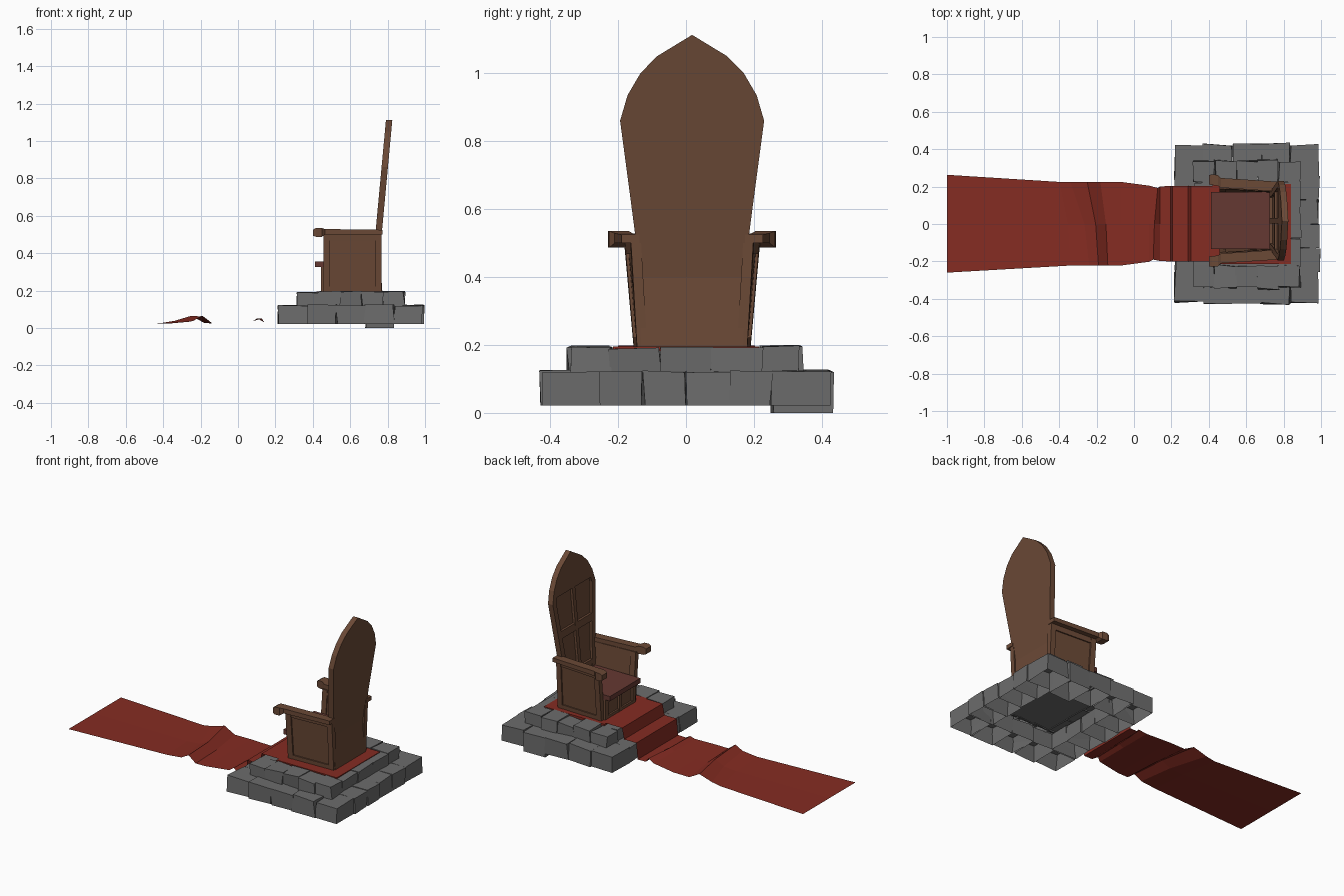
import bpy
import bmesh
import random

random.seed(4)
cube = bpy.data.objects.get("Cube")
if cube:
    bpy.data.objects.remove(cube, do_unlink=True)


def material(name, color):
    m = bpy.data.materials.new(name)
    m.use_nodes = True
    m.diffuse_color = (*color, 1)
    m.node_tree.nodes["Principled BSDF"].inputs["Base Color"].default_value = (*color, 1)
    return m


wood = material("brown wood", (0.147, 0.067, 0.037))
red = material("red carpet", (0.235, 0.025, 0.016))
stone = material("grey stone", (0.15, 0.15, 0.15))
leather = material("seat leather", (0.13, 0.04, 0.032))


def loft(name, rings, mat, closed=True, caps=(True, True)):
    """Skin a list of matching point rows; closed rows become capped solids."""
    bm = bmesh.new()
    rows = [[bm.verts.new(p) for p in ring] for ring in rings]
    n = len(rows[0])
    for a, b in zip(rows, rows[1:]):
        for i in range(n if closed else n - 1):
            j = (i + 1) % n
            bm.faces.new((a[i], a[j], b[j], b[i]))
    if closed:
        if caps[0]:
            bm.faces.new(rows[0][::-1])
        if caps[1]:
            bm.faces.new(rows[-1])
        bmesh.ops.recalc_face_normals(bm, faces=bm.faces)
    mesh = bpy.data.meshes.new(name)
    bm.to_mesh(mesh)
    bm.free()
    mesh.materials.append(mat)
    ob = bpy.data.objects.new(name, mesh)
    bpy.context.collection.objects.link(ob)
    return ob


def rect(x0, x1, y0, y1, z):
    return [(x0, y0, z), (x1, y0, z), (x1, y1, z), (x0, y1, z)]


def box(name, x0, x1, y0, y1, z0, z1, mat):
    return loft(name, [rect(x0, x1, y0, y1, z0), rect(x0, x1, y0, y1, z1)], mat)


# Stone platform: rough, hollow blocks with open undersides
def block(name, x0, x1, y0, y1, z0, z1, j):
    def rough(z, dz):
        return [(x + random.uniform(-j, j), y + random.uniform(-j, j), z + random.uniform(-dz, dz))
                for x, y, z in rect(x0, x1, y0, y1, z)]
    loft(name, [rough(z0, 0), rough(z1, j * 0.5)], stone, caps=(False, True))


def tier(name, x0, x1, y, depth, z0, z1, along, across, sunk=None):
    step = (x1 - x0) / along
    for side in (-1, 1):
        for i in range(along):
            drop = 0.022 if (side, i) == sunk else 0
            shift = random.uniform(-0.008, 0.008) + drop * 0.4
            ya, yb = sorted((side * (y + shift), side * (y - depth)))
            block(f"{name}_side_stone", x0 + i * step, x0 + (i + 1) * step, ya, yb,
                  z0 - drop, z1 + random.uniform(-0.003, 0.006), 0.007)
    inner = y - depth
    step = 2 * inner / across
    for i in range(across):
        ya = -inner + i * step
        s = random.uniform(-0.006, 0.006)
        block(f"{name}_back_stone", x1 - depth, x1 + s, ya, ya + step, z0, z1, 0.006)
        block(f"{name}_front_stone", x0 + s, x0 + depth, ya, ya + step, z0, z1 - 0.004, 0.005)


tier("lower", 0.218, 0.988, 0.422, 0.17, 0.022, 0.122, 5, 4, sunk=(1, 3))
tier("upper", 0.318, 0.887, 0.338, 0.115, 0.118, 0.191, 5, 3)
box("platform_core", 0.37, 0.84, -0.24, 0.24, 0.124, 0.182, stone)
box("throne_rug", 0.42, 0.84, -0.215, 0.215, 0.182, 0.196, red)

# Carpet: (x, z, half width, sideways slant of the fold)
path = [(-1, 0.028, 0.26, 0), (-0.37, 0.028, 0.222, 0.03), (-0.29, 0.038, 0.222, 0.05),
        (-0.22, 0.065, 0.221, 0.03), (-0.16, 0.027, 0.222, 0.02), (-0.07, 0.028, 0.222, 0),
        (0.08, 0.036, 0.202, 0), (0.115, 0.052, 0.19, -0.012), (0.14, 0.03, 0.198, 0),
        (0.195, 0.03, 0.2, 0), (0.205, 0.131, 0.2, 0), (0.29, 0.131, 0.2, 0),
        (0.304, 0.199, 0.2, 0), (0.45, 0.199, 0.2, 0)]
carpet_rows = []
for x, z, w, slant in path:
    carpet_rows.append([(x + slant, -w, z), (x + slant * 0.5, 0, z - abs(slant) * 0.1), (x - slant, w + 0.003, z)])
loft("carpet", carpet_rows, red, closed=False)

# Throne back: half width and rear position as functions of height
CY = 0.018
OUTLINE = [(0.19, 0.15), (0.4, 0.158), (0.52, 0.167), (0.62, 0.18), (0.86, 0.212),
           (0.935, 0.19), (1.0, 0.152), (1.05, 0.103), (1.112, 0.001)]
LEAN = [(0.19, 0.772), (0.4, 0.758), (0.52, 0.77), (1.112, 0.825)]


def sample(table, z):
    for (a, u), (b, v) in zip(table, table[1:]):
        if z <= b:
            return u + (v - u) * (z - a) / (b - a)
    return table[-1][1]


def back_piece(name, z0, z1, left, right, near, far):
    """Part of the back; left and right are functions of the half width."""
    heights = sorted({z0, z1} | {z for z, _ in OUTLINE if z0 < z < z1})
    rings = []
    for z in heights:
        w, x = sample(OUTLINE, z), sample(LEAN, z)
        rings.append(rect(x - far, x - near, CY + left(w), CY + right(w), z))
    loft(name, rings, wood)


def minus(w):
    return -w


def plus(w):
    return w


back_piece("back_board", 0.19, 1.112, minus, plus, 0, 0.019)
back_piece("back_crown", 0.89, 1.112, minus, plus, 0.017, 0.034)
back_piece("back_left_stile", 0.19, 0.89, lambda w: w - 0.035, plus, 0.017, 0.034)
back_piece("back_right_stile", 0.19, 0.89, minus, lambda w: 0.035 - w, 0.017, 0.034)
back_piece("back_middle_stile", 0.36, 0.89, lambda w: -0.014, lambda w: 0.014, 0.017, 0.034)
for z in (0.36, 0.63):
    back_piece("back_rail", z, z + 0.045, lambda w: 0.03 - w, lambda w: w - 0.03, 0.017, 0.033)


# Side panels splay outward toward the top and the front
def side_piece(name, side, x0, x1, z0, z1, inner, outer, mat=wood):
    def y(x, z, off):
        t = (z - 0.19) / 0.31
        u = (x - 0.457) / 0.31
        half = 0.172 + 0.028 * t - u * (0.01 + 0.01 * t)
        return CY + side * (half + off)
    rings = []
    for z in (z0, z1):
        rings.append([(x0, y(x0, z, inner), z), (x1, y(x1, z, inner), z),
                      (x1, y(x1, z, outer), z), (x0, y(x0, z, outer), z)])
    loft(name, rings, mat)


for side, label in ((1, "left"), (-1, "right")):
    side_piece(f"{label}_side_panel", side, 0.47, 0.755, 0.19, 0.5, -0.022, -0.009)
    side_piece(f"{label}_front_post", side, 0.457, 0.492, 0.19, 0.5, -0.03, 0)
    side_piece(f"{label}_rear_post", side, 0.735, 0.768, 0.19, 0.5, -0.03, 0)
    side_piece(f"{label}_bottom_rail", side, 0.492, 0.735, 0.19, 0.222, -0.028, -0.001)
    side_piece(f"{label}_top_rail", side, 0.492, 0.735, 0.468, 0.5, -0.028, -0.001)

    # Arm rest with a thicker, flared hand end
    arm = [(0.402, 0.193, 0.244, 0.493, 0.526), (0.418, 0.19, 0.247, 0.487, 0.535),
           (0.448, 0.186, 0.244, 0.487, 0.535), (0.465, 0.176, 0.228, 0.5, 0.529),
           (0.772, 0.155, 0.208, 0.5, 0.525)]
    loft(f"{label}_arm_rest",
         [[(x, CY + side * a, lo), (x, CY + side * b, lo), (x, CY + side * b, hi), (x, CY + side * a, hi)]
          for x, a, b, lo, hi in arm], wood)

# Seat with a framed front and a flat cushion
box("seat_box", 0.455, 0.755, CY - 0.15, CY + 0.15, 0.19, 0.326, wood)
for y in (-0.136, 0, 0.136):
    box("seat_front_stile", 0.443, 0.458, CY + y - 0.014, CY + y + 0.014, 0.19, 0.326, wood)
for z in (0.19, 0.3):
    box("seat_front_rail", 0.444, 0.458, CY - 0.148, CY + 0.148, z, z + 0.026, wood)
box("seat_cushion", 0.412, 0.745, CY - 0.152, CY + 0.152, 0.326, 0.356, leather)
